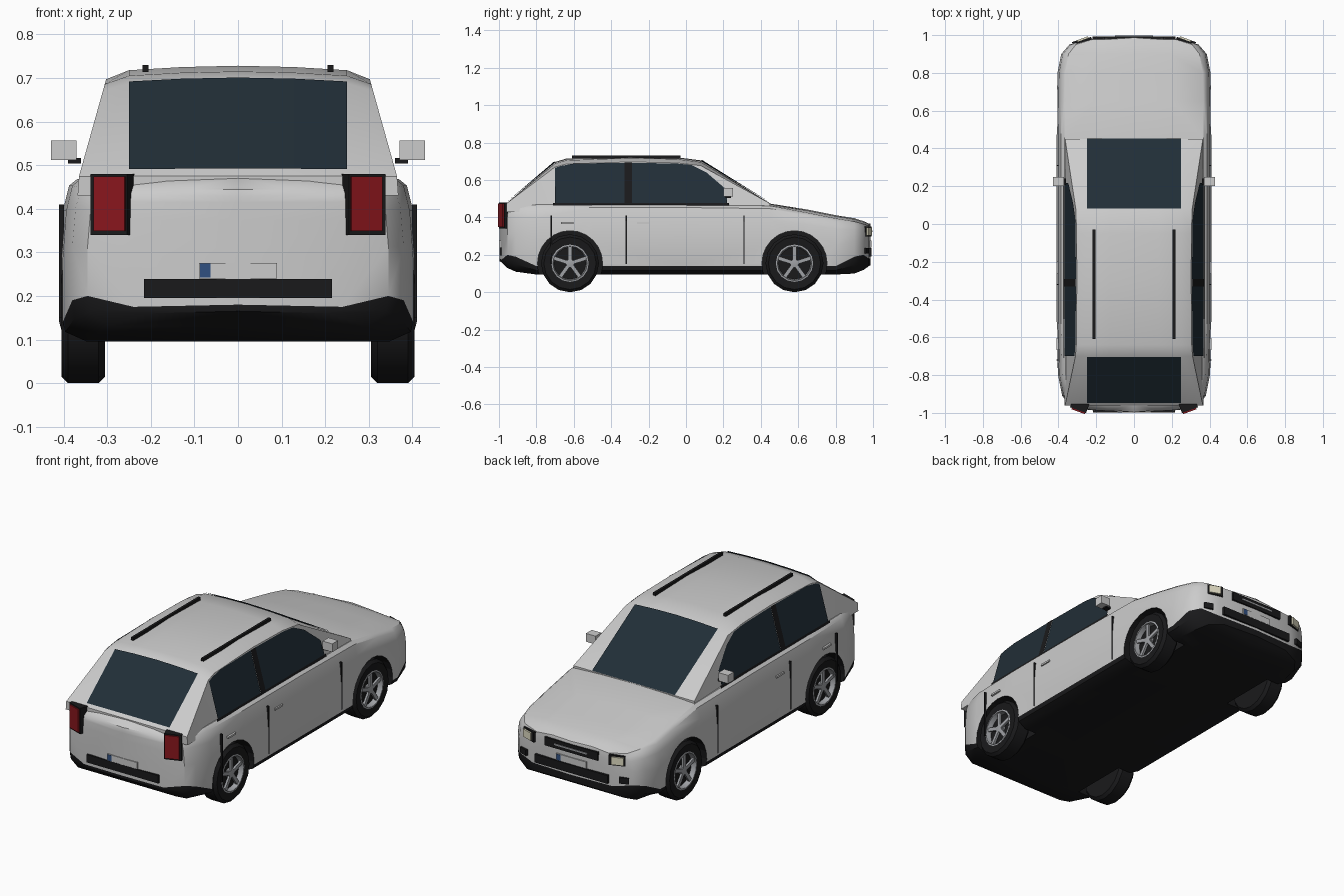
import bpy, bmesh, math
from mathutils import Vector

if "Cube" in bpy.data.objects:
    bpy.data.objects.remove(bpy.data.objects["Cube"])


def mat(name, rgb):
    m = bpy.data.materials.new(name)
    m.diffuse_color = (*rgb, 1)
    m.use_nodes = True
    m.node_tree.nodes["Principled BSDF"].inputs["Base Color"].default_value = m.diffuse_color
    return m


PAINT = mat("paint", (0.62, 0.62, 0.62))
BLACK = mat("black_trim", (0.01, 0.01, 0.011))
GLASS = mat("tinted_glass", (0.015, 0.027, 0.038))
RED = mat("red_lens", (0.25, 0.008, 0.012))
LAMP = mat("lamp_lens", (0.75, 0.72, 0.55))
ALLOY = mat("alloy", (0.35, 0.36, 0.38))
BLUE = mat("blue_strip", (0.03, 0.08, 0.22))


def finish(name, bm, mats, smooth=None):
    bmesh.ops.recalc_face_normals(bm, faces=bm.faces)
    me = bpy.data.meshes.new(name)
    bm.to_mesh(me)
    bm.free()
    ob = bpy.data.objects.new(name, me)
    bpy.context.collection.objects.link(ob)
    for m in mats:
        me.materials.append(m)
    if smooth:
        bpy.ops.object.select_all(action='DESELECT')
        ob.select_set(True)
        bpy.context.view_layer.objects.active = ob
        bpy.ops.object.shade_smooth_by_angle(angle=math.radians(smooth))
    return ob


def box(name, loc, size, m, rot=0.0):
    bpy.ops.mesh.primitive_cube_add(size=1, location=loc, rotation=(0, 0, rot))
    ob = bpy.context.object
    ob.name = name
    ob.scale = size
    ob.data.materials.append(m)
    return ob


def loft(name, sections, mats, dark_rows=0, smooth=35):
    """Skin half sections [(x, y, z)...] running from bottom centre to top centre, mirrored in x."""
    bm = bmesh.new()
    for s in (1, -1):
        rows = [[bm.verts.new((s * x, y, z)) for x, y, z in sec] for sec in sections]
        for a, b in zip(rows, rows[1:]):
            for i in range(len(a) - 1):
                f = bm.faces.new((a[i], a[i + 1], b[i + 1], b[i]))
                f.material_index = 1 if i < dark_rows else 0
    bmesh.ops.remove_doubles(bm, verts=bm.verts, dist=0.0005)
    return finish(name, bm, mats, smooth)


def sheet(name, pts_rows, m):
    bm = bmesh.new()
    rows = [[bm.verts.new(p) for p in r] for r in pts_rows]
    for a, b in zip(rows, rows[1:]):
        for i in range(len(a) - 1):
            bm.faces.new((a[i], a[i + 1], b[i + 1], b[i]))
    return finish(name, bm, [m])


# Lower body: y, half width, bottom, sill line, shoulder, crown
def body_section(y, w, zb, sill, zt, c):
    h = zt - sill
    pts = [(0, zb), (0.86 * w, zb), (0.985 * w, (zb + sill) / 2), (w, sill), (w, sill + 0.45 * h),
           (0.98 * w, sill + 0.78 * h), (0.945 * w, zt - 0.015), (0.9 * w, zt), (0.5 * w, zt + 0.7 * c), (0, zt + c)]
    return [(x, y, z) for x, z in pts]


stations = [(-0.997, 0, .165, .18, .43, .02), (-0.985, .24, .16, .175, .43, .02),
            (-0.955, .345, .13, .20, .452, .022), (-0.91, .38, .11, .19, .463, .015),
            (-0.80, .402, .095, .14, .468, .008), (-0.5, .41, .095, .14, .468, .005),
            (0, .41, .095, .14, .468, .005), (.45, .41, .095, .14, .462, .012),
            (.65, .408, .095, .14, .425, .017), (.8, .405, .095, .14, .395, .017),
            (.9, .385, .10, .19, .378, .018), (.95, .342, .12, .20, .365, .015),
            (.978, .24, .14, .18, .355, .012), (.987, 0, .145, .18, .355, .012)]
body = loft("body", [body_section(*s) for s in stations], [PAINT, BLACK], dark_rows=3)

# Wheel arches
WHEELS = [(s, y) for s in (1, -1) for y in (-0.62, 0.58)]
for s, y in WHEELS:
    bpy.ops.mesh.primitive_cylinder_add(vertices=24, radius=0.174, depth=0.25,
                                        location=(s * 0.405, y, 0.155), rotation=(0, math.pi / 2, 0))
    cut = bpy.context.object
    cut.name = "arch_cutter"
    cut.data.materials.append(PAINT)
    cut.data.materials.append(BLACK)
    for p in cut.data.polygons:
        p.material_index = 1
    cut.hide_render = True
    cut.hide_viewport = False
    cut.display_type = 'WIRE'
    md = body.modifiers.new("arch", 'BOOLEAN')
    md.operation, md.solver, md.object = 'DIFFERENCE', 'EXACT', cut

# Cabin
ROOF = [(-0.96, .475), (-0.70, .697), (-0.64, .715), (-0.3, .728), (-0.05, .722), (.08, .705), (.45, .475)]


def side_x(z):
    return 0.366 - (z - 0.47) * 0.28


def cabin_section(y, zt, shut=False):
    h = (zt - 0.47) / 0.25
    sh = zt - 0.03 * h
    pts = [(0, .43), (.368, .43), (side_x(sh), sh), (.25, zt - .01 * h), (.13, zt - .003 * h), (0, zt)]
    return [(0 if shut else x, y, z) for x, z in pts]


loft("cabin", [cabin_section(*ROOF[0], True)] + [cabin_section(*r) for r in ROOF]
     + [cabin_section(*ROOF[-1], True)], [PAINT])


# Windscreen and rear window
def pane(name, ends, push):
    rows = []
    for y, z in ends:
        h = (z - 0.47) / 0.25
        rows.append([(x, y + push, z + 0.004 - d * h) for x, d in
                     ((-.25, .01), (-.13, .003), (0, 0), (.13, .003), (.25, .01))])
    sheet(name, rows, GLASS)


pane("windscreen", [(.08, .705), (.45, .475)], .003)
pane("rear_window", [(-.70, .697), (-.945, .488)], -.003)

# Side windows, pillars and belt trim
REAR_PANE = [(-.70, .475), (-.33, .475), (-.33, .692), (-.6, .688), (-.67, .675), (-.70, .665)]
FRONT_PANE = [(-.29, .475), (.22, .475), (.215, .55), (.11, .64), (.03, .68), (-.05, .688), (-.29, .692)]
PILLAR = [(-.33, .475), (-.29, .475), (-.29, .693), (-.33, .693)]
BELT = [(-.71, .463), (.23, .463), (.23, .476), (-.71, .476)]
for s in (1, -1):
    for name, poly, m, off in (("rear_side_window", REAR_PANE, GLASS, .004), ("front_side_window", FRONT_PANE, GLASS, .004),
                               ("door_pillar", PILLAR, BLACK, .005), ("belt_trim", BELT, BLACK, .005)):
        bm = bmesh.new()
        bm.faces.new([bm.verts.new((s * (side_x(z) + off), y, z)) for y, z in poly])
        ob = finish(name, bm, [m])
        if s * ob.data.polygons[0].normal.x < 0:
            ob.data.flip_normals()


# Wheels
def lathe(name, profile, s, y, m, n=16):
    bm = bmesh.new()
    rings = []
    for k in range(n):
        a = 2 * math.pi * k / n
        rings.append([bm.verts.new((s * x, y + r * math.sin(a), 0.155 - r * math.cos(a))) for x, r in profile])
    for k in range(n):
        a, b = rings[k], rings[(k + 1) % n]
        for i in range(len(profile) - 1):
            bm.faces.new((a[i], a[i + 1], b[i + 1], b[i]))
    bmesh.ops.remove_doubles(bm, verts=bm.verts, dist=0.0005)
    return finish(name, bm, [m], 30)


for s, y in WHEELS:
    lathe("tyre", [(.305, 0), (.305, .14), (.32, .155), (.39, .155), (.405, .14), (.402, .098), (.375, .092), (.375, 0)], s, y, BLACK)
    lathe("rim", [(.378, .095), (.403, .1), (.405, .092), (.378, .086)], s, y, ALLOY)
    lathe("hub", [(.375, .024), (.398, .022), (.402, 0)], s, y, ALLOY, 10)
    for k in range(5):
        a = 2 * math.pi * k / 5
        sp = box("spoke", (s * .392, y + .055 * math.sin(a), .155 + .055 * math.cos(a)), (.012, .02, .08), ALLOY)
        sp.rotation_euler = (-a, 0, 0)

# Paired details
for s in (1, -1):
    box("mirror", (s * .4, .225, .534), (.058, .05, .045), PAINT)
    box("mirror_stem", (s * .375, .225, .51), (.03, .03, .012), BLACK)
    box("roof_rail", (s * .212, -.32, .722), (.014, .58, .016), BLACK)
    for y in (-.72, -.32, .31):
        box("door_seam", (s * .405, y, .28), (.012, .007, .26), BLACK)
    for y in (-.635, -.23):
        box("door_handle", (s * .404, y, .37), (.014, .065, .01), PAINT)
    t = math.radians(20) * s
    box("tail_light_housing", (s * .288, -.962, .41), (.09, .05, .14), BLACK, t)
    box("tail_light", (s * .292, -.983, .411), (.075, .022, .125), RED, t)
    box("headlight_housing", (s * .262, .962, .325), (.085, .03, .055), BLACK, -t)
    box("headlight", (s * .268, .968, .325), (.062, .032, .042), LAMP, -t)
    box("fog_light", (s * .3, .957, .222), (.05, .03, .032), BLACK, -t)

# Rear and front trim
box("rear_strip", (0, -.988, .217), (.432, .02, .043), BLACK)
box("front_intake", (0, .978, .215), (.44, .03, .045), BLACK)
box("grille", (0, .98, .325), (.32, .026, .045), BLACK)
box("grille_bar", (0, .988, .325), (.2, .018, .008), ALLOY)
for e, y in ((-1, -.993), (1, .985)):
    box("number_plate", (0, y, .258), (.18, .012, .036), PAINT)
    box("plate_strip", (e * .075, y + e * .002, .258), (.024, .012, .032), BLUE)
